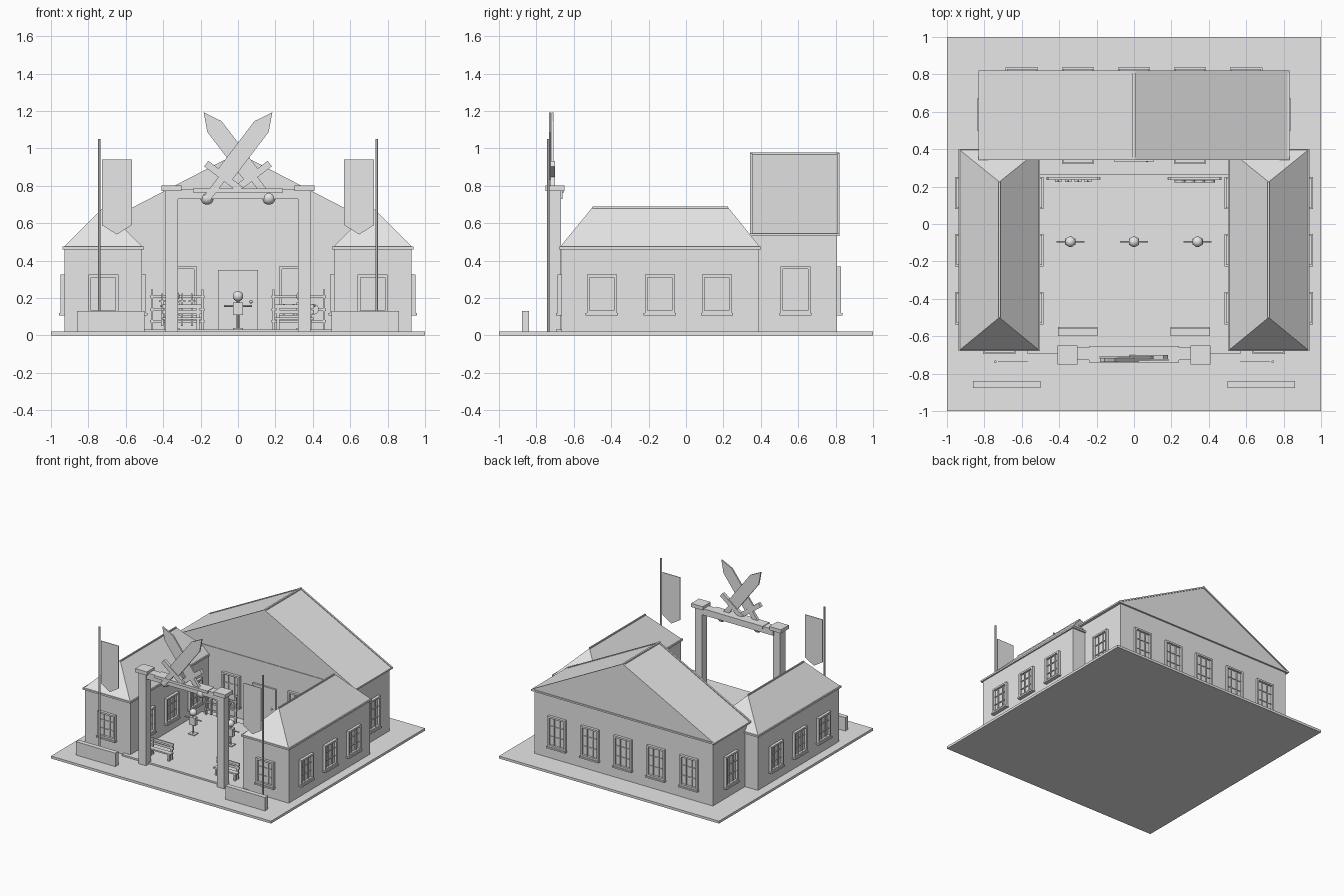
import bpy, bmesh, math
from mathutils import Matrix, Vector

if "Cube" in bpy.data.objects:
    bpy.data.objects.remove(bpy.data.objects["Cube"])

stone = bpy.data.materials.new("plain_grey")
stone.use_nodes = True
stone.diffuse_color = (0.8, 0.8, 0.8, 1)
stone.node_tree.nodes["Principled BSDF"].inputs["Base Color"].default_value = (0.8, 0.8, 0.8, 1)


class Part:
    """Collects simple solids into one named object."""

    def __init__(self, name):
        self.name, self.bm = name, bmesh.new()

    def box(self, x, y, z, m=Matrix()):
        size = [b - a for a, b in (x, y, z)]
        mid = [(a + b) / 2 for a, b in (x, y, z)]
        bmesh.ops.create_cube(self.bm, size=1, matrix=m @ Matrix.Translation(mid) @ Matrix.Diagonal((*size, 1)))
        return self

    def rod(self, a, b, r, sides=12):
        a, b = Vector(a), Vector(b)
        turn = (b - a).to_track_quat('Z', 'Y').to_matrix().to_4x4()
        bmesh.ops.create_cone(self.bm, cap_ends=True, segments=sides, radius1=r, radius2=r,
                              depth=(b - a).length, matrix=Matrix.Translation((a + b) / 2) @ turn)
        return self

    def ball(self, p, r):
        bmesh.ops.create_uvsphere(self.bm, u_segments=20, v_segments=12, radius=r, matrix=Matrix.Translation(p))
        return self

    def extrude(self, outline, y0, y1, m=Matrix()):
        # Profile in x and z, pushed along y
        face = self.bm.faces.new([self.bm.verts.new(m @ Vector((x, y0, z))) for x, z in outline])
        new = bmesh.ops.extrude_face_region(self.bm, geom=[face])["geom"]
        shift = m.to_3x3() @ Vector((0, y1 - y0, 0))
        bmesh.ops.translate(self.bm, vec=shift, verts=[v for v in new if isinstance(v, bmesh.types.BMVert)])
        return self

    def done(self, smooth=False):
        bmesh.ops.recalc_face_normals(self.bm, faces=self.bm.faces)
        mesh = bpy.data.meshes.new(self.name)
        self.bm.to_mesh(mesh)
        self.bm.free()
        mesh.materials.append(stone)
        ob = bpy.data.objects.new(self.name, mesh)
        bpy.context.collection.objects.link(ob)
        if smooth:
            bpy.ops.object.select_all(action='DESELECT')
            ob.select_set(True)
            bpy.context.view_layer.objects.active = ob
            bpy.ops.object.shade_smooth_by_angle()
        return ob


def facing(x, y, degrees):
    """Frame whose -y looks outward from a wall."""
    return Matrix.Translation((x, y, 0)) @ Matrix.Rotation(math.radians(degrees), 4, 'Z')


def window(part, m, top):
    w, low = 0.08, 0.12
    for s in (-1, 1):
        part.box(sorted((s * w, s * (w - 0.014))), (-0.022, 0.01), (low, top), m)
    part.box((-w, w), (-0.022, 0.01), (top - 0.014, top), m)
    part.box((-w, w), (-0.022, 0.01), (low, low + 0.014), m)
    part.box((-w - 0.006, w + 0.006), (-0.03, 0.01), (low - 0.012, low), m)
    part.box((-w, w), (-0.004, 0.01), (low, top), m)
    for i in (1, 2):
        u = -w + 2 * w * i / 3
        h = low + (top - low) * i / 3
        part.box((u - 0.003, u + 0.003), (-0.012, 0.01), (low, top), m)
        part.box((-w, w), (-0.011, 0.01), (h - 0.003, h + 0.003), m)


# Ground and courtyard
Part("ground_slab").box((-1, 1), (-1, 1), (0, 0.02)).done()
Part("courtyard_floor").box((-0.57, 0.57), (-0.695, 0.265), (0.02, 0.033)).done()

# Main hall with gabled roof
Part("hall_walls").box((-0.81, 0.81), (0.35, 0.808), (0.02, 0.54)).done()
Part("hall_roof").extrude([(-0.822, 0.545), (0.822, 0.545), (0, 0.97)], 0.347, 0.815).done()
trim = Part("hall_roof_trim").box((-0.832, 0.832), (0.342, 0.822), (0.533, 0.546))
for y in (0.342, 0.808):
    for s in (-1, 1):
        trim.extrude([(s * 0.832, 0.546), (0, 0.976), (0, 0.965), (s * 0.81, 0.546)], y, y + 0.014)
trim.box((-0.007, 0.007), (0.342, 0.822), (0.962, 0.977)).done()
windows = Part("hall_windows")
for x in (-0.6, -0.3, 0, 0.3, 0.6):
    window(windows, facing(x, 0.808, 180), 0.37)
for s in (-1, 1):
    window(windows, facing(s * 0.3, 0.35, 0), 0.37)
    window(windows, facing(s * 0.81, 0.585, s * 90), 0.37)
windows.done()

# Hall door
door = Part("hall_door").box((-0.094, 0.094), (0.343, 0.36), (0.033, 0.337))
for s in (-1, 1):
    door.box(sorted((s * 0.094, s * 0.107)), (0.335, 0.36), (0.033, 0.35))
door.box((-0.107, 0.107), (0.335, 0.36), (0.337, 0.35)).ball((0.07, 0.338, 0.18), 0.008).done()

# Side wings with hipped roofs
for s, side in ((1, "left"), (-1, "right")):
    cx = s * 0.72
    Part(side + "_wing_walls").box((cx - 0.207, cx + 0.207), (-0.665, 0.39), (0.02, 0.467)).done()
    roof = Part(side + "_wing_roof")
    eave = [roof.bm.verts.new((cx + dx, y, 0.473)) for dx, y in
            ((-0.212, -0.674), (0.212, -0.674), (0.212, 0.396), (-0.212, 0.396))]
    ridge = [roof.bm.verts.new((cx, y, 0.685)) for y in (-0.5, 0.225)]
    a, b, c, d = eave
    for f in ((a, b, ridge[0]), (c, d, ridge[1]), (b, c, ridge[1], ridge[0]), (d, a, ridge[0], ridge[1]), eave):
        roof.bm.faces.new(f)
    roof.done()
    Part(side + "_wing_roof_trim").box((cx - 0.218, cx + 0.218), (-0.68, 0.402), (0.461, 0.475)).box(
        (cx - 0.005, cx + 0.005), (-0.5, 0.225), (0.678, 0.69)).done()
    windows = Part(side + "_wing_windows")
    for y in (-0.45, -0.14, 0.165):
        for t in (-1, 1):
            window(windows, facing(cx + t * 0.207, y, t * 90), 0.325)
    window(windows, facing(cx, -0.665, 0), 0.325)
    windows.done()

    # Gate pillar
    px = s * 0.355
    Part(side + "_gate_pillar").box((px - 0.033, px + 0.033), (-0.735, -0.668), (0.02, 0.775)).box(
        (px - 0.053, px + 0.053), (-0.752, -0.65), (0.773, 0.803)).done()

    # Flag and pole
    x = s * 0.742
    Part(side + "_flagpole").rod((x, -0.737, 0.02), (x, -0.737, 1.05), 0.007).done(True)
    edge, mid, far = s * 0.727, s * 0.648, s * 0.568
    Part(side + "_banner").extrude([(edge, 0.94), (far, 0.94), (far, 0.59), (mid, 0.54), (edge, 0.59)],
                                   -0.739, -0.734).done()

    # Low front wall
    Part(side + "_front_wall").box(sorted((s * 0.5, s * 0.86)), (-0.878, -0.84), (0.02, 0.13)).done()

    # Bench
    bx = s * 0.3
    bench = Part(side + "_bench").box((bx - 0.105, bx + 0.105), (-0.6, -0.56), (0.085, 0.097))
    for z in (0.115, 0.145):
        bench.box((bx - 0.105, bx + 0.105), (-0.559, -0.55), (z, z + 0.02))
    for t in (-0.085, 0.085):
        bench.box((bx + t - 0.008, bx + t + 0.008), (-0.597, -0.58), (0.03, 0.085))
        bench.box((bx + t - 0.008, bx + t + 0.008), (-0.562, -0.55), (0.03, 0.165))
    bench.done()

    # Weapon rack
    rx = s * 0.325
    rack = Part(side + "_weapon_rack")
    for t in (-0.135, 0.135):
        rack.box((rx + t - 0.006, rx + t + 0.006), (0.235, 0.25), (0.03, 0.245))
    for z in (0.07, 0.13, 0.2):
        rack.box((rx - 0.145, rx + 0.145), (0.237, 0.248), (z, z + 0.014))
    for i in range(4):
        wx = rx - 0.08 + i * 0.053
        if s > 0:
            rack.rod((wx, 0.222, 0.14), (wx, 0.236, 0.14), 0.028, 16)
        else:
            rack.box((wx - 0.006, wx + 0.006), (0.226, 0.236), (0.05, 0.18))
            rack.box((wx - 0.018, wx + 0.018), (0.224, 0.238), (0.178, 0.188))
            rack.box((wx - 0.004, wx + 0.004), (0.228, 0.236), (0.188, 0.225))
    rack.done(True)

# Gate beam
Part("gate_beam").box((-0.33, 0.33), (-0.728, -0.66), (0.73, 0.782)).box(
    (-0.24, 0.24), (-0.74, -0.652), (0.765, 0.786)).done()

# Crossed swords above the gate
for s, y, name in ((1, -0.727, "first"), (-1, -0.714, "second")):
    tilt = Matrix.Translation((-s * 0.165, y, 0.735)) @ Matrix.Rotation(s * math.radians(37.3), 4, 'Y')
    Part(name + "_crossed_blade").extrude(
        [(-0.048, 0.14), (0.048, 0.14), (0.048, 0.48), (0, 0.575), (-0.048, 0.48)], -0.006, 0.006, tilt).done()
    Part(name + "_sword_hilt").box((-0.115, 0.115), (-0.011, 0.014), (0.125, 0.162), tilt).box(
        (-0.02, 0.02), (-0.01, 0.013), (0, 0.13), tilt).done()
    Part(name + "_sword_pommel").ball((-s * 0.165, -0.703, 0.735), 0.036).done(True)

# Training dummies
for i, x in enumerate((-0.34, 0, 0.34)):
    y = -0.095
    dummy = Part("training_dummy_%d" % (i + 1)).box((x - 0.028, x + 0.028), (y - 0.026, y + 0.026), (0.033, 0.04))
    dummy.rod((x, y, 0.035), (x, y, 0.2), 0.007)
    dummy.rod((x - 0.075, y, 0.158), (x + 0.075, y, 0.158), 0.005)
    dummy.box((x - 0.028, x + 0.028), (y - 0.018, y + 0.018), (0.11, 0.175))
    dummy.ball((x, y, 0.21), 0.028).done(True)
